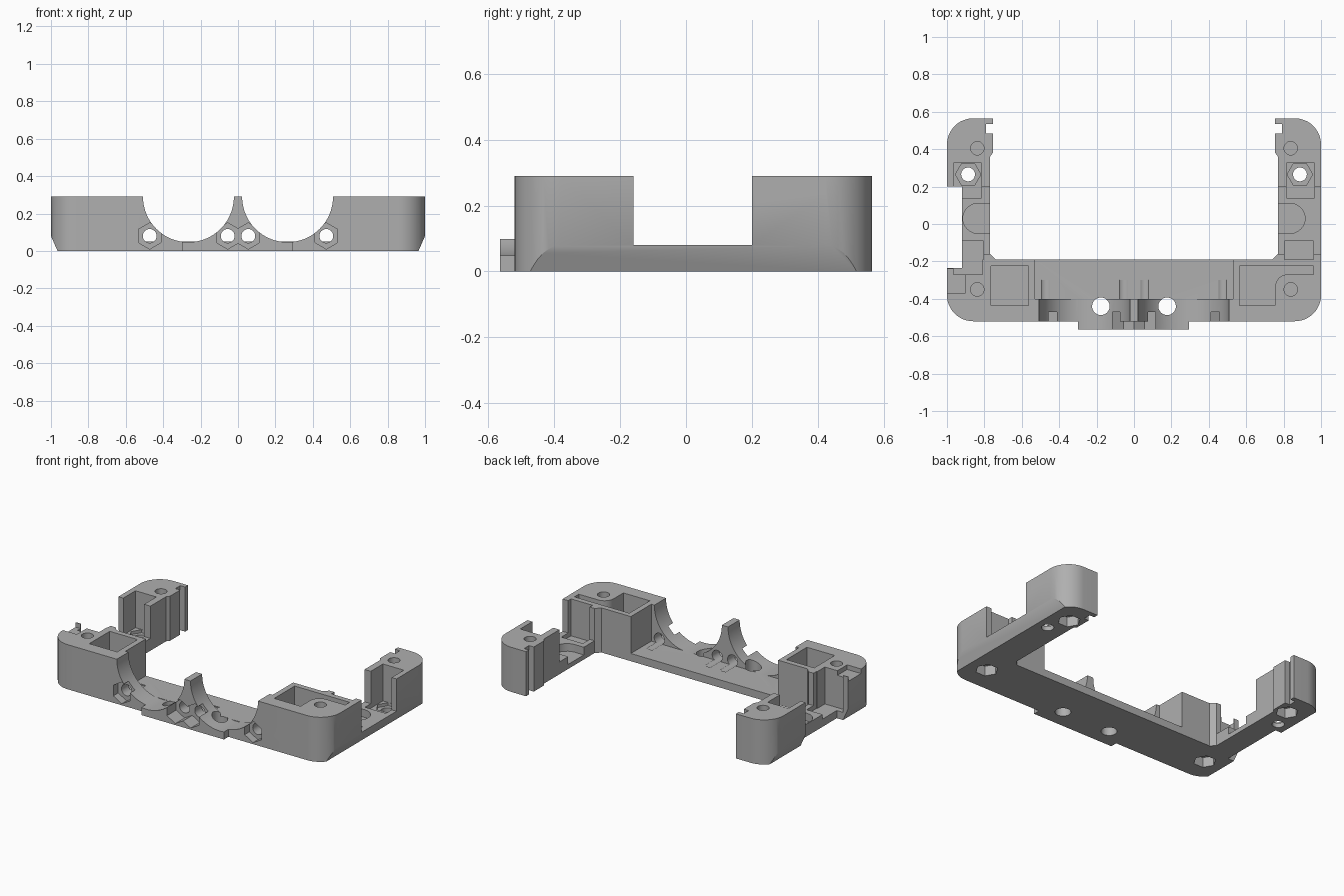
import bpy, bmesh
from math import pi, sin, cos
from mathutils import Matrix, Vector

if "Cube" in bpy.data.objects:
    bpy.data.objects.remove(bpy.data.objects["Cube"], do_unlink=True)

TOP, OVER, UNDER = 0.29, 0.4, -0.1
grey = bpy.data.materials.new("matte grey")
grey.use_nodes = True
grey.diffuse_color = (0.43, 0.43, 0.43, 1)
grey.node_tree.nodes["Principled BSDF"].inputs["Base Color"].default_value = grey.diffuse_color


def prism(name, pts, lo, hi, axis="z"):
    """Extrude a closed outline along z, or an x-z outline along y."""
    bm = bmesh.new()
    place = (lambda a, b, c: (a, b, c)) if axis == "z" else (lambda a, b, c: (a, c, b))
    face = bm.faces.new([bm.verts.new(place(a, b, lo)) for a, b in pts])
    new = bmesh.ops.extrude_face_region(bm, geom=[face])["geom"]
    shift = Vector(place(0, 0, hi - lo))
    bmesh.ops.translate(bm, vec=shift, verts=[v for v in new if isinstance(v, bmesh.types.BMVert)])
    bmesh.ops.recalc_face_normals(bm, faces=bm.faces)
    mesh = bpy.data.meshes.new(name)
    bm.to_mesh(mesh)
    bm.free()
    mesh.materials.append(grey)
    ob = bpy.data.objects.new(name, mesh)
    bpy.context.collection.objects.link(ob)
    return ob


def box(name, x0, x1, y0, y1, z0, z1):
    return prism(name, [(x0, y0), (x1, y0), (x1, y1), (x0, y1)], z0, z1)


def disc(a, b, r, n=32, turn=0.0):
    return [(a + r * cos(turn + 2 * pi * i / n), b + r * sin(turn + 2 * pi * i / n)) for i in range(n)]


def arc(a, b, r, start, end, n=12):
    return [(a + r * cos(start + (end - start) * i / n), b + r * sin(start + (end - start) * i / n))
            for i in range(n + 1)]


def combine(body, parts, op):
    """Apply a boolean with each part in turn and remove the part."""
    for part in parts:
        part.hide_render = True
        mod = body.modifiers.new(part.name, "BOOLEAN")
        mod.operation, mod.solver, mod.object = op, "EXACT", part
    deps = bpy.context.evaluated_depsgraph_get()
    mesh = bpy.data.meshes.new_from_object(body.evaluated_get(deps))
    body.modifiers.clear()
    body.data = mesh
    for part in parts:
        bpy.data.objects.remove(part, do_unlink=True)


# Rounded outer block
R, FRONT, BACK = 0.14, -0.52, 0.565
outline = []
for i, (cx, cy) in enumerate([(1 - R, BACK - R), (R - 1, BACK - R), (R - 1, FRONT + R), (1 - R, FRONT + R)]):
    outline += arc(cx, cy, R, i * pi / 2, (i + 1) * pi / 2)
frame = prism("frame", outline, 0, TOP)

# Narrowed underside along both sides
half = [(0.965, 0), (1, 0.08), (1, 0.3)]
combine(frame, [prism("side_profile", half + [(-x, z) for x, z in reversed(half)], -1, 1, "y")], "INTERSECT")

# Front lip
combine(frame, [box("front_lip", -0.30, 0.295, -0.565, -0.45, 0, 0.10)], "UNION")

# Open bay between the arms, with a hooked lip at the back of each arm
edge = [(0.74, -0.19), (0.77, -0.16), (0.77, 0.36), (0.755, 0.38), (0.755, 0.485), (0.79, 0.485),
        (0.79, 0.535), (0.755, 0.535), (0.755, 0.7)]
cuts = [prism("bay", edge + [(-x, y) for x, y in reversed(edge)], UNDER, OVER),
        box("arm_gap", -1.1, 1.1, -0.16, 0.20, 0.08, OVER),
        box("centre_gap", -0.53, 0.53, -0.40, -0.10, 0.05, OVER),
        box("left_side_notch", -1.1, -0.92, -0.235, 0.20, UNDER, OVER)]

# Twin half-round cradles with vertical drain holes
for s in (-1, 1):
    cuts += [prism("cradle", disc(s * 0.265, TOP, 0.243, 96), -0.7, -0.398, "y"),
             prism("cradle_hole", disc(s * 0.177, -0.44, 0.047), UNDER, 0.2)]

# Nut pockets and bolt holes in the front wall
for s in (-1, 1):
    for x in (0.055, 0.472):
        cuts += [prism("wall_nut", disc(s * x, 0.08, 0.07, 6, pi / 2), -0.7, -0.47, "y"),
                 prism("wall_bolt", disc(s * x, 0.08, 0.037), -0.6, -0.3, "y")]

# Features shared by both arms
for s in (-1, 1):
    slot = [(0.7, -0.05)] + arc(0.835, 0.03, 0.08, -pi / 2, pi / 2) + [(0.7, 0.11)]
    cuts += [prism("cable_slot", [(s * x, y) for x, y in slot], 0.03, 0.2),
             box("tower_pocket", *sorted((s * 0.815, s * 0.965)), 0.14, 0.325, 0.05, OVER),
             box("arm_pocket", *sorted((s * 0.805, s * 0.96)), -0.19, -0.09, 0.05, OVER),
             prism("arm_nut", disc(s * 0.887, 0.265, 0.068, 6), 0.03, 0.2),
             prism("arm_bolt", disc(s * 0.887, 0.265, 0.037), UNDER, 0.2)]
    for y in (0.405, -0.35):
        cuts += [prism("corner_bolt", disc(s * 0.838, y, 0.036), 0.075, OVER),
                 prism("corner_nut", disc(s * 0.838, y, 0.068, 6), UNDER, 0.065)]

# Wells sunk in the front corner blocks
right_well = [(0.565, -0.435), (0.755, -0.435)] + arc(0.82, -0.335, 0.065, pi, pi / 2, 8) + \
             [(0.96, -0.27), (0.96, -0.225), (0.565, -0.225)]
cuts += [prism("right_well", right_well, 0.05, OVER),
         box("left_well", -0.765, -0.565, -0.435, -0.225, 0.05, OVER),
         box("left_channel", -0.965, -0.81, -0.27, -0.15, 0.05, OVER),
         box("left_ledge", -1.1, -0.90, -0.37, -0.24, 0.26, OVER)]
combine(frame, cuts, "DIFFERENCE")

# Smooth round surfaces, crisp edges
bpy.ops.object.select_all(action="DESELECT")
frame.select_set(True)
bpy.context.view_layer.objects.active = frame
bpy.ops.object.shade_smooth_by_angle(angle=0.5)
